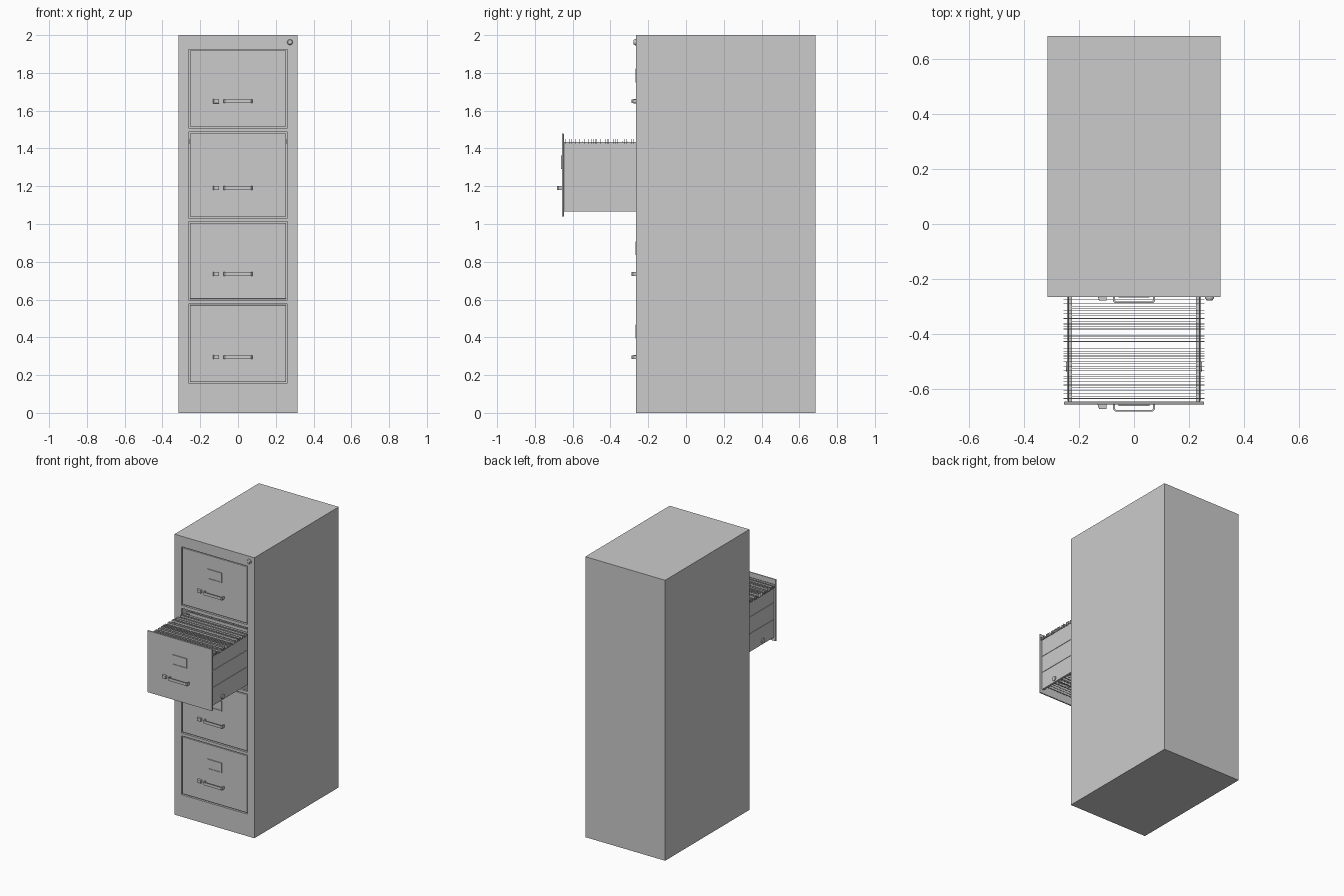
import bpy, bmesh, math, random
from mathutils import Matrix, Vector

if "Cube" in bpy.data.objects:
    bpy.data.objects.remove(bpy.data.objects["Cube"])

random.seed(4)
FRONT = -0.265


def add_box(bm, x0, x1, y0, y1, z0, z1):
    m = Matrix.Translation(((x0 + x1) / 2, (y0 + y1) / 2, (z0 + z1) / 2)) @ \
        Matrix.Diagonal((x1 - x0, y1 - y0, z1 - z0, 1))
    return bmesh.ops.create_cube(bm, size=1, matrix=m)["verts"]


def make(name, bm, bevel=0.0):
    bmesh.ops.recalc_face_normals(bm, faces=bm.faces)
    me = bpy.data.meshes.new(name)
    bm.to_mesh(me)
    bm.free()
    ob = bpy.data.objects.new(name, me)
    bpy.context.collection.objects.link(ob)
    if bevel:
        b = ob.modifiers.new("bevel", "BEVEL")
        b.width, b.segments = bevel, 2
    return ob


def boxes(name, dims, bevel=0.0):
    bm = bmesh.new()
    for d in dims:
        add_box(bm, *d)
    return make(name, bm, bevel)


def cyl(bm, center, r1, r2, depth, axis, seg=24):
    rot = Vector((0, 0, 1)).rotation_difference(Vector(axis)).to_matrix().to_4x4()
    bmesh.ops.create_cone(bm, cap_ends=True, segments=seg, radius1=r1, radius2=r2,
                          depth=depth, matrix=Matrix.Translation(center) @ rot)


# Opening bottom, opening top, handle height, pull-out distance
bays = [(0.157, 0.577, 0.295, 0), (0.597, 1.012, 0.735, 0),
        (1.032, 1.486, 1.19, 0.395), (1.508, 1.925, 1.65, 0)]

# Hollow cabinet shell with four drawer openings
cabinet = boxes("cabinet", [(-0.315, 0.315, FRONT, 0.685, 0, 2)])
cutters = [boxes("cavity_cutter", [(-0.3, 0.3, FRONT + 0.015, 0.67, 0.015, 1.985)])]
cutters.append(boxes("opening_cutter", [(-0.262, 0.262, -0.3, -0.2, a, b)
                                        for a, b, h, d in bays]))
for c in cutters:
    mod = cabinet.modifiers.new("cut", "BOOLEAN")
    mod.operation, mod.solver, mod.object = "DIFFERENCE", "EXACT", c
    c.hide_render = True
    c.hide_set(True)


# Drawer faces with pull, latch and label holder
def drawer_face(i, z0, z1, h, d):
    y = FRONT + 0.003 - d
    panel = boxes(f"drawer_front_{i}", [(-0.255, 0.255, y, y + 0.01, z0 + 0.007, z1 - 0.007)], 0.002)
    if d == 0:
        boxes(f"drawer_backing_{i}", [(-0.275, 0.275, y + 0.0135, y + 0.018, z0 - 0.008, z1 + 0.008)])

    # U-shaped pull bar extruded from a half profile
    half = [(0.076, 0), (0.076, -0.019), (0.069, -0.026)]
    inner = [(0.064, -0.021), (0.070, -0.016), (0.070, 0)]
    right = half[::1]
    outline = right + [(-x, yy) for x, yy in half[::-1]] + \
        [(-x, yy) for x, yy in inner[::-1]] + inner
    bm = bmesh.new()
    f = bm.faces.new([bm.verts.new((x, y + yy, h - 0.01)) for x, yy in outline])
    ext = bmesh.ops.extrude_face_region(bm, geom=[f])["geom"]
    bmesh.ops.translate(bm, vec=(0, 0, 0.02),
                        verts=[v for v in ext if isinstance(v, bmesh.types.BMVert)])
    make(f"pull_handle_{i}", bm)

    # Thumb latch, tapered toward the front
    bm = bmesh.new()
    for v in add_box(bm, -0.133, -0.1, y - 0.017, y, h - 0.011, h + 0.011):
        if v.co.y < y - 0.01 and v.co.x < -0.12:
            v.co.x += 0.006
    make(f"thumb_latch_{i}", bm, 0.0015)

    # Label frame
    t, za, zb = 0.006, h + 0.1, h + 0.172
    boxes(f"label_holder_{i}", [
        (-0.056, 0.056, y - t, y, za, za + 0.006),
        (-0.056, 0.056, y - t, y, zb - 0.006, zb),
        (-0.056, -0.05, y - t, y, za + 0.006, zb - 0.006),
        (0.05, 0.056, y - t, y, za + 0.006, zb - 0.006)])
    boxes(f"label_card_{i}", [(-0.05, 0.05, y - 0.002, y, za + 0.006, zb - 0.006)])


for i, bay in enumerate(bays, 1):
    drawer_face(i, *bay)

# Open drawer: bottomless tray with folded side walls
Y0, Y1, ZB, ZT = -0.648, 0.2, 1.065, 1.435
walls, rails = [], []
for s in (-1, 1):
    def side(xa, xb, *r):
        return (min(s * xa, s * xb), max(s * xa, s * xb), *r)
    walls += [side(0.236, 0.241, Y0, Y1, ZB, ZT),
              side(0.226, 0.236, Y0, Y1, ZB, ZB + 0.004)]
    rails += [side(0.241, 0.244, Y0 + 0.005, Y1, 1.19, 1.195),
              side(0.241, 0.244, Y0 + 0.005, Y1, 1.31, 1.315)]
walls.append((-0.236, 0.236, Y1 - 0.005, Y1, ZB, ZT))
boxes("open_drawer_walls", walls)
boxes("open_drawer_ribs", rails)

# Rollers on the drawer sides
bm = bmesh.new()
for s in (-1, 1):
    cyl(bm, (s * 0.244, -0.52, 1.09), 0.017, 0.017, 0.007, (s, 0, 0), 16)
make("drawer_rollers", bm)

# Hanging folders: thin sheets with hooked rods resting on the walls
sheets, rods = bmesh.new(), bmesh.new()
y = Y0 + 0.012
while y < Y1 - 0.02:
    add_box(sheets, -0.226, 0.226, y, y + 0.0012, 1.085 + random.uniform(0, 0.012),
            1.43 + random.uniform(0, 0.01))
    if random.random() < 0.75:
        add_box(rods, -0.256, 0.256, y - 0.0008, y + 0.0016, 1.436, 1.449)
        for s in (-1, 1):
            add_box(rods, s * 0.253 - 0.003, s * 0.253 + 0.003, y - 0.0008, y + 0.0016, 1.424, 1.436)
    y += random.uniform(0.007, 0.013)
make("folder_sheets", sheets)
make("folder_rods", rods)

# Cabinet lock
bm = bmesh.new()
cyl(bm, (0.275, FRONT - 0.003, 1.963), 0.017, 0.017, 0.006, (0, -1, 0))
cyl(bm, (0.275, FRONT - 0.0095, 1.963), 0.015, 0.011, 0.007, (0, -1, 0))
lock = make("cabinet_lock", bm)
bpy.ops.object.select_all(action="DESELECT")
lock.select_set(True)
bpy.context.view_layer.objects.active = lock
bpy.ops.object.shade_smooth_by_angle()
